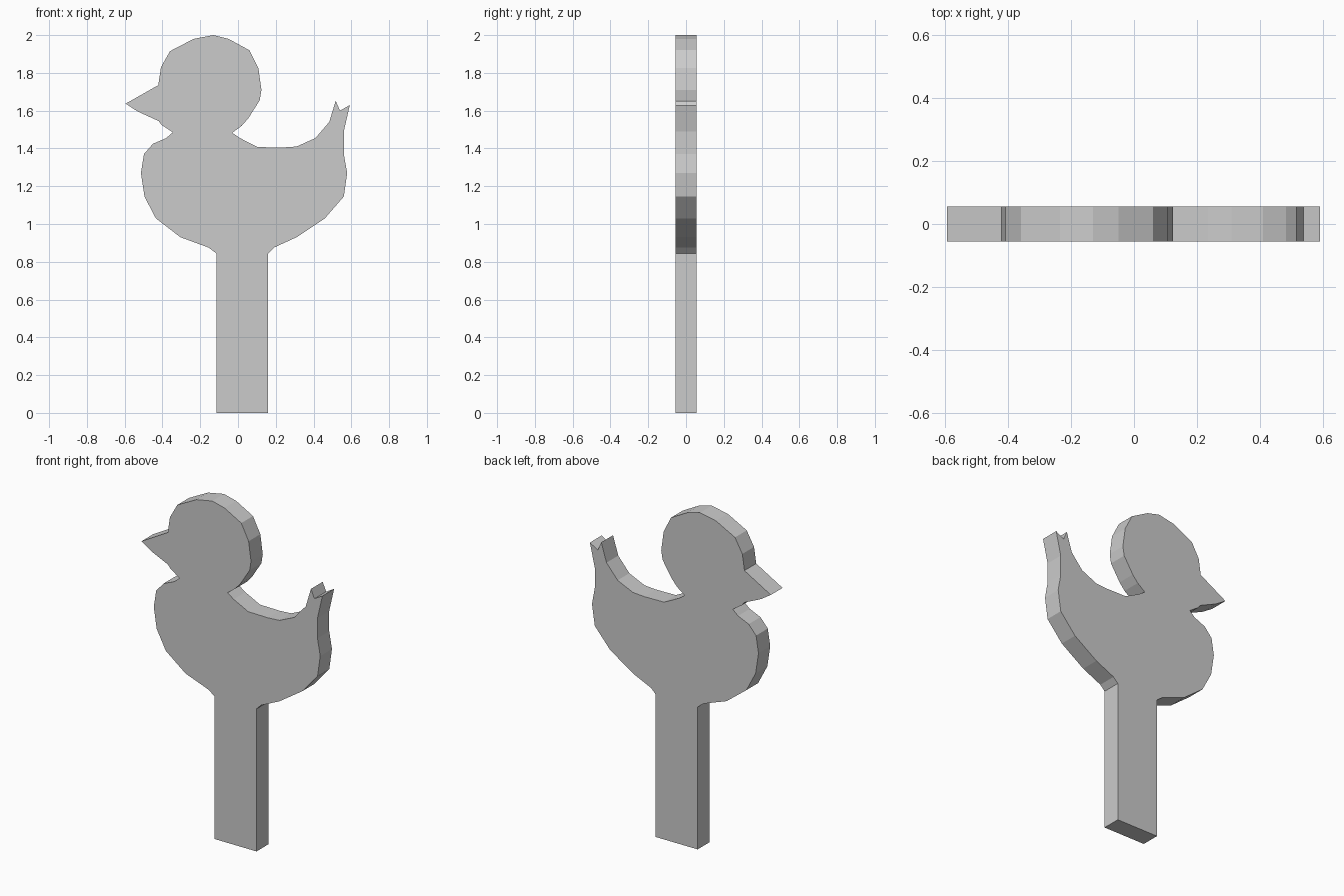
import bpy, bmesh

HALF = 0.055  # half the board thickness

# Outline in (x, z), anticlockwise seen from the front
stick = [(-0.115, 0), (0.16, 0), (0.16, 0.845)]
rump = [(0.19, 0.875), (0.31, 0.93), (0.46, 1.03), (0.56, 1.145), (0.578, 1.27)]
tail = [(0.56, 1.37), (0.56, 1.49), (0.592, 1.63), (0.54, 1.60), (0.517, 1.652), (0.483, 1.54)]
back = [(0.41, 1.455), (0.31, 1.41), (0.235, 1.405), (0.105, 1.407), (0.01, 1.455), (-0.03, 1.483)]
head = [(0.02, 1.52), (0.055, 1.56), (0.115, 1.655), (0.124, 1.71), (0.108, 1.825), (0.06, 1.92),
        (-0.05, 1.98), (-0.13, 2.0), (-0.235, 1.98), (-0.36, 1.915), (-0.408, 1.83)]
beak = [(-0.422, 1.735), (-0.595, 1.637), (-0.53, 1.595), (-0.42, 1.545), (-0.405, 1.525)]
breast = [(-0.345, 1.485), (-0.38, 1.455), (-0.45, 1.425), (-0.498, 1.37), (-0.514, 1.27),
          (-0.495, 1.145), (-0.435, 1.03), (-0.305, 0.93), (-0.155, 0.875), (-0.115, 0.845)]


def flat_board(name, outline):
    """Closed board cut from an outline, with thickness along y."""
    bm = bmesh.new()
    front = [bm.verts.new((x, -HALF, z)) for x, z in outline]
    rear = [bm.verts.new((x, HALF, z)) for x, z in outline]
    bm.faces.new(front)
    bm.faces.new(rear[::-1])
    n = len(outline)
    for i in range(n):
        j = (i + 1) % n
        bm.faces.new((front[j], front[i], rear[i], rear[j]))
    mesh = bpy.data.meshes.new(name)
    bm.to_mesh(mesh)
    bm.free()
    obj = bpy.data.objects.new(name, mesh)
    bpy.context.collection.objects.link(obj)
    return obj


# Bird cut-out and its stick, one continuous board
flat_board("bird_on_stick", stick + rump + tail + back + head + beak + breast)
